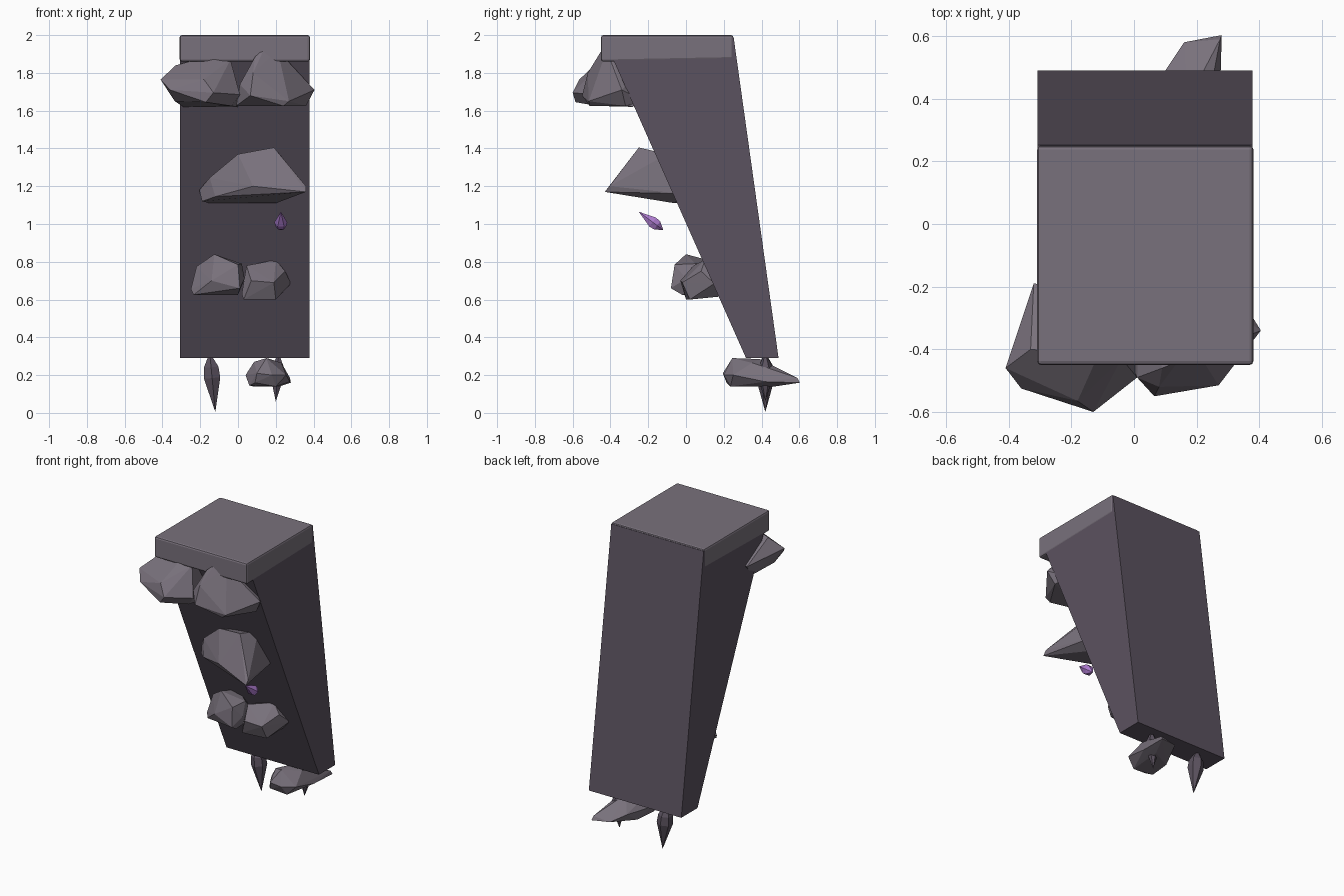
import bpy, bmesh, math
from mathutils import Vector


def material(name, rgb):
    m = bpy.data.materials.new(name)
    m.diffuse_color = (*rgb, 1)
    return m


STONE = material("stone", (0.105, 0.085, 0.115))
PALE = material("pale_stone", (0.19, 0.165, 0.20))
PURPLE = material("purple_crystal", (0.42, 0.20, 0.62))


def finish(bm, name, mat):
    bmesh.ops.recalc_face_normals(bm, faces=bm.faces)
    me = bpy.data.meshes.new(name)
    bm.to_mesh(me)
    bm.free()
    ob = bpy.data.objects.new(name, me)
    bpy.context.collection.objects.link(ob)
    me.materials.append(mat)
    return ob


def extrude_profile(name, profile, x0, x1, mat):
    """Side profile in (y, z), extruded along x."""
    bm = bmesh.new()
    f = bm.faces.new([bm.verts.new((x0, y, z)) for y, z in profile])
    geo = bmesh.ops.extrude_face_region(bm, geom=[f])["geom"]
    verts = [v for v in geo if isinstance(v, bmesh.types.BMVert)]
    bmesh.ops.translate(bm, verts=verts, vec=(x1 - x0, 0, 0))
    return finish(bm, name, mat)


def rock(name, pts, mat=PALE):
    """Faceted boulder: hull of its corner points."""
    bm = bmesh.new()
    for p in pts:
        bm.verts.new(p)
    res = bmesh.ops.convex_hull(bm, input=bm.verts)
    loose = [v for v in bm.verts if not v.link_faces]
    bmesh.ops.delete(bm, geom=loose, context='VERTS')
    return finish(bm, name, mat)


def spike(name, a, b, radius, waist, mat, sides=6):
    """Double-pointed crystal from a to b, widest around the waist."""
    a, b = Vector(a), Vector(b)
    q = (b - a).to_track_quat('Z', 'Y')
    pts = [a, b]
    for t, r in ((waist - 0.08, radius * 0.9), (waist + 0.1, radius)):
        for i in range(sides):
            w = 2 * math.pi * i / sides
            pts.append(a.lerp(b, t) + q @ Vector((r * math.cos(w), r * math.sin(w), 0)))
    return rock(name, pts, mat)


# Tapering, leaning pillar
extrude_profile("pillar_body", [(-0.385, 1.87), (0.318, 0.29), (0.49, 0.29), (0.252, 1.99), (-0.385, 1.99)],
                -0.308, 0.379, STONE)

# Bevelled ledge slab on top
slab = extrude_profile("ledge_slab", [(-0.45, 1.86), (-0.37, 1.86), (0.25, 1.872), (0.25, 2.0), (-0.45, 2.0)],
                       -0.309, 0.381, PALE)
bev = slab.modifiers.new("bevel", 'BEVEL')
bev.width, bev.segments = 0.012, 2

# Boulders under the ledge
rock("upper_left_rock", [
    (-.41, -.46, 1.765), (-.36, -.525, 1.71), (-.33, -.40, 1.84), (-.32, -.19, 1.72),
    (-.115, -.42, 1.90), (-.04, -.43, 1.87), (-.13, -.60, 1.695), (-.18, -.565, 1.765),
    (.01, -.49, 1.685), (-.035, -.47, 1.625), (-.335, -.46, 1.65), (-.29, -.28, 1.62),
    (0, -.28, 1.62), (-.05, -.22, 1.80), (-.17, -.585, 1.645)])
rock("upper_right_rock", [
    (.01, -.49, 1.74), (.09, -.46, 1.885), (.14, -.44, 1.93), (.21, -.42, 1.92),
    (.28, -.38, 1.845), (.405, -.34, 1.71), (.36, -.32, 1.625), (-.01, -.45, 1.625),
    (.065, -.55, 1.68), (.27, -.515, 1.65), (.24, -.51, 1.625), (.08, -.52, 1.80),
    (.02, -.22, 1.65), (.33, -.22, 1.65), (.20, -.20, 1.85)])

# Large wedge in the middle
rock("middle_rock", [
    (-.205, -.09, 1.18), (-.19, -.12, 1.12), (-.15, -.05, 1.11), (.20, -.06, 1.11),
    (.36, -.43, 1.17), (.36, -.405, 1.20), (.19, -.25, 1.405), (0, -.20, 1.37),
    (-.15, -.15, 1.245), (-.12, -.20, 1.145), (.08, -.32, 1.20), (.22, -.10, 1.37),
    (.0, -.05, 1.30), (.28, -.02, 1.16)])

# Pair of small boulders lower down
rock("lower_left_rock", [
    (-.25, .03, .655), (-.235, .01, .625), (0, -.02, .625), (.01, -.08, .66),
    (.035, .0, .71), (.0, -.06, .785), (.02, .05, .79), (-.125, .0, .84),
    (-.22, .05, .775), (-.14, -.05, .70), (-.2, .2, .64), (0, .2, .64), (-.1, .15, .80)])
rock("lower_right_rock", [
    (.02, .02, .63), (.03, .0, .60), (.20, .02, .60), (.28, .15, .685),
    (.25, .08, .75), (.20, .10, .81), (.045, .04, .78), (.07, -.03, .70),
    (.19, -.02, .69), (.06, .22, .62), (.22, .22, .62), (.1, .18, .76)])

# Tapered rock at the foot
rock("foot_rock", [
    (.10, .195, .21), (.18, .20, .20), (.04, .30, .20), (.06, .25, .145), (.09, .215, .16),
    (.20, .235, .14), (.22, .47, .14), (.275, .42, .165), (.28, .603, .16), (.275, .59, .185),
    (.23, .35, .265), (.15, .245, .29), (.085, .28, .27), (.17, .39, .285),
    (.10, .49, .20), (.16, .58, .17), (.08, .40, .14), (.255, .25, .20)])

# Hanging stone spikes
spike("left_spike", (-.15, .42, .32), (-.12, .42, 0.005), .05, .33, STONE)
spike("right_spike", (.215, .42, .32), (.20, .42, .06), .042, .38, STONE)

# Floating crystal
spike("crystal", (.227, -.12, .968), (.227, -.25, 1.065), .034, .33, PURPLE)
